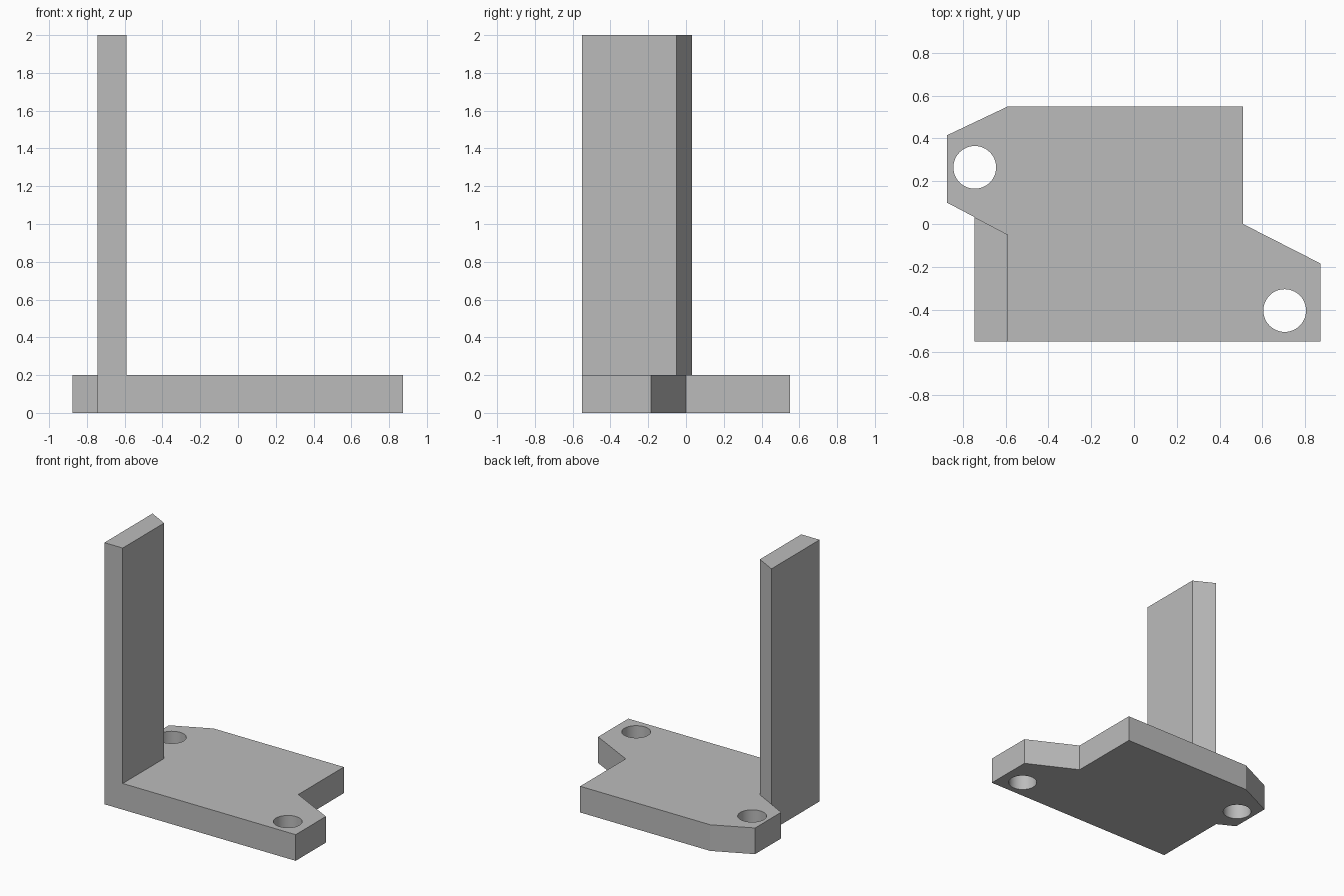
import bpy
import bmesh
from mathutils import Vector

default_cube = bpy.data.objects.get("Cube")
if default_cube:
    bpy.data.objects.remove(default_cube, do_unlink=True)

PLATE_TOP = 0.2
POST_TOP = 2.0
HOLE_RADIUS = 0.1
HOLES = [(-0.745, 0.265), (0.705, -0.405)]

grey = bpy.data.materials.new("plain_grey")
grey.use_nodes = True
colour = (0.5, 0.5, 0.5, 1)
grey.diffuse_color = colour
grey.node_tree.nodes["Principled BSDF"].inputs["Base Color"].default_value = colour


def raise_faces(bm, faces, height):
    """Extrude faces straight up and return the new top faces."""
    result = bmesh.ops.extrude_face_region(bm, geom=faces)["geom"]
    verts = [g for g in result if isinstance(g, bmesh.types.BMVert)]
    bmesh.ops.translate(bm, verts=verts, vec=(0, 0, height))
    return [g for g in result if isinstance(g, bmesh.types.BMFace)]


# Footprints: the post foot and the plate share two edges
bm = bmesh.new()
vert = lambda x, y: bm.verts.new((x, y, 0))
front_inner, back_inner = vert(-0.59, -0.55), vert(-0.59, -0.05)
ear_corner = vert(-0.875, 0.1)
back_outer = bm.verts.new(ear_corner.co.lerp(back_inner.co, 0.456))
front_outer = vert(back_outer.co.x, -0.55)

outline = [(0.873, -0.55), (0.873, -0.185), (0.51, 0), (0.51, 0.55),
           (-0.59, 0.55), (-0.875, 0.415)]
plate = bm.faces.new([front_inner] + [vert(x, y) for x, y in outline]
                     + [ear_corner, back_outer, back_inner])
foot = bm.faces.new([front_outer, front_inner, back_inner, back_outer])

# Thicken the base, then raise the post from its part of the top
tops = raise_faces(bm, [plate, foot], PLATE_TOP)
post = min(tops, key=lambda f: f.calc_area())
raise_faces(bm, [post], POST_TOP - PLATE_TOP)
if any(f.normal.z > 0 for f in bm.faces if all(v.co.z == 0 for v in f.verts)):
    bmesh.ops.reverse_faces(bm, faces=[f for f in bm.faces
                                       if all(v.co.z == 0 for v in f.verts)])
bmesh.ops.recalc_face_normals(bm, faces=bm.faces)

mesh = bpy.data.meshes.new("bracket")
bm.to_mesh(mesh)
bm.free()
bracket = bpy.data.objects.new("bracket", mesh)
bpy.context.collection.objects.link(bracket)
mesh.materials.append(grey)

# Drill the two round mounting holes
for x, y in HOLES:
    bpy.ops.mesh.primitive_cylinder_add(vertices=48, radius=HOLE_RADIUS,
                                        depth=1, location=Vector((x, y, 0)))
    cutter = bpy.context.object
    cutter.name = "hole_cutter"
    cutter.hide_render = True
    cutter.data.materials.append(grey)
    drill = bracket.modifiers.new("hole", "BOOLEAN")
    drill.operation = "DIFFERENCE"
    drill.solver = "EXACT"
    drill.object = cutter
    bpy.context.view_layer.objects.active = bracket
    bpy.ops.object.modifier_apply(modifier=drill.name)
    bpy.data.objects.remove(cutter, do_unlink=True)

# Round hole walls smooth, everything else crisp
bpy.ops.object.select_all(action="DESELECT")
bracket.select_set(True)
bpy.context.view_layer.objects.active = bracket
bpy.ops.object.shade_smooth_by_angle(angle=0.35)
